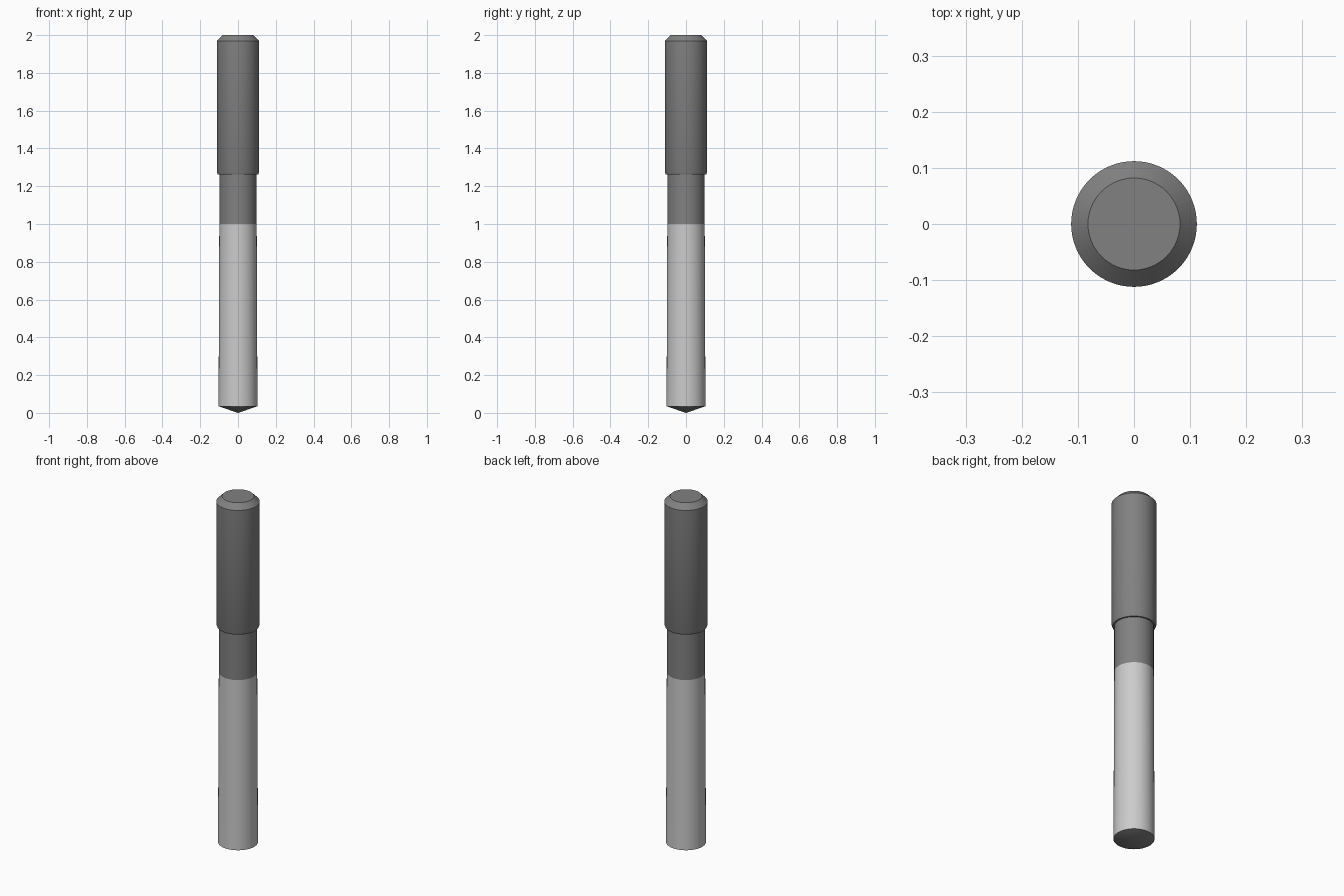
import bpy, bmesh, math

if "Cube" in bpy.data.objects:
    bpy.data.objects.remove(bpy.data.objects["Cube"])

SIDES = 64


def material(name, value):
    m = bpy.data.materials.new(name)
    m.diffuse_color = (value, value, value, 1)
    m.use_nodes = True
    m.node_tree.nodes["Principled BSDF"].inputs["Base Color"].default_value = m.diffuse_color
    return m


def lathe(name, profile, mat):
    """Spin a (radius, z) profile around the z axis; radius 0 makes a pole."""
    bm = bmesh.new()
    verts = [bm.verts.new((r, 0, z)) for r, z in profile]
    edges = [bm.edges.new(pair) for pair in zip(verts, verts[1:])]
    bmesh.ops.spin(bm, geom=verts + edges, cent=(0, 0, 0), axis=(0, 0, 1),
                   angle=math.tau, steps=SIDES, use_duplicate=False)
    bmesh.ops.remove_doubles(bm, verts=bm.verts, dist=1e-5)
    bmesh.ops.recalc_face_normals(bm, faces=bm.faces)
    mesh = bpy.data.meshes.new(name)
    bm.to_mesh(mesh)
    bm.free()
    obj = bpy.data.objects.new(name, mesh)
    bpy.context.collection.objects.link(obj)
    mesh.materials.append(mat)
    bpy.ops.object.select_all(action='DESELECT')
    obj.select_set(True)
    bpy.context.view_layer.objects.active = obj
    bpy.ops.object.shade_smooth_by_angle(angle=math.radians(25))
    return obj


dark = material("dark_grey", 0.22)
light = material("light_grey", 0.6)

# Thick grip with chamfered top and small shoulder, stepping down to the neck
lathe("grip_and_neck", [(0, 2.0), (0.082, 2.0), (0.112, 1.97), (0.112, 1.275),
                        (0.107, 1.262), (0.099, 1.262), (0.099, 1.0)], dark)
# Light lower shaft, very slightly tapered
lathe("shaft", [(0.099, 1.0), (0.103, 0.035)], light)
# Shallow conical tip
lathe("tip", [(0.103, 0.035), (0, 0)], dark)
